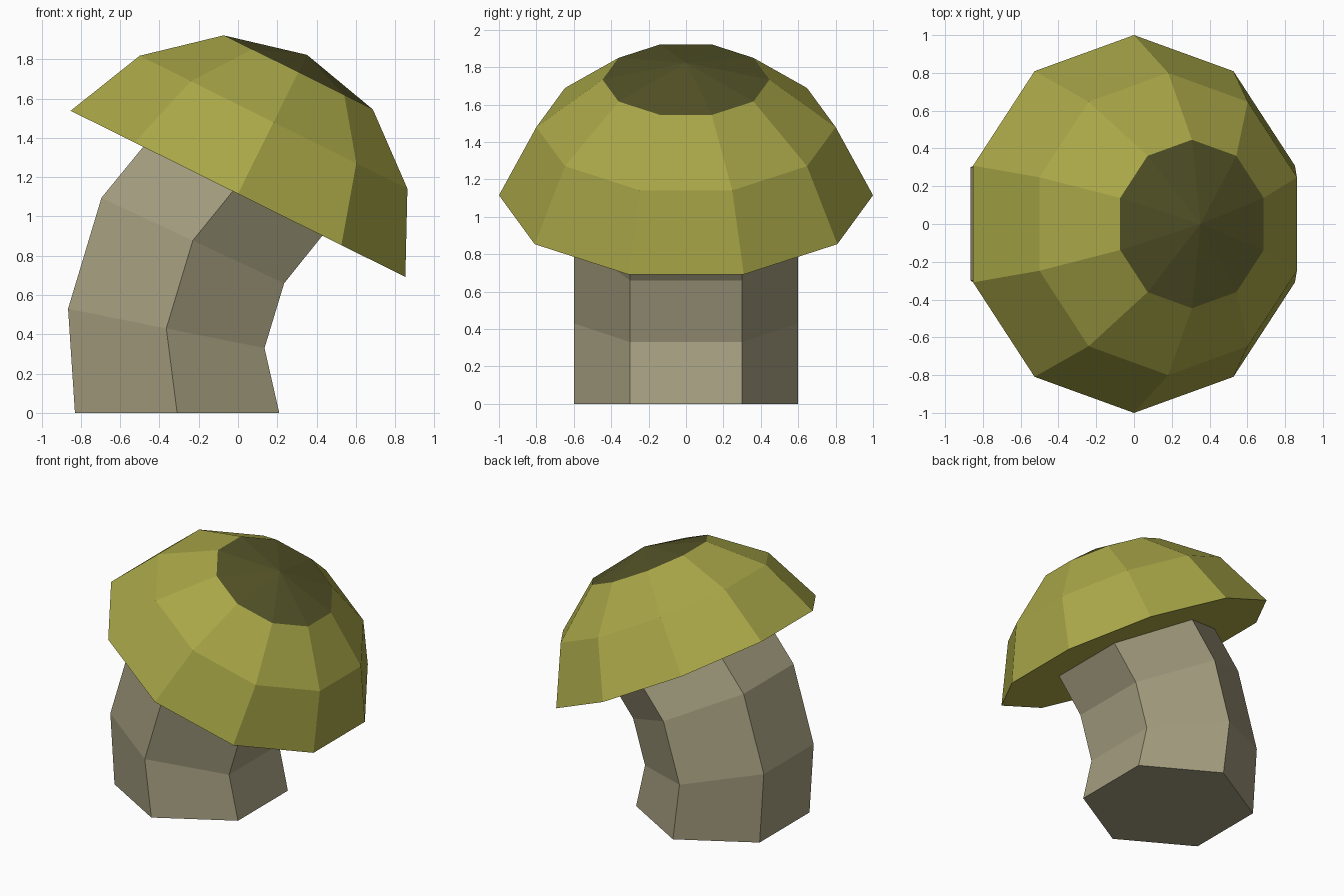
import bpy, bmesh
from math import sin, cos, radians, tau
from mathutils import Vector

cube = bpy.data.objects.get("Cube")
if cube:
    bpy.data.objects.remove(cube, do_unlink=True)


def material(name, rgb):
    m = bpy.data.materials.new(name)
    m.use_nodes = True
    m.diffuse_color = (*rgb, 1)
    m.node_tree.nodes["Principled BSDF"].inputs["Base Color"].default_value = (*rgb, 1)
    return m


OLIVE = material("olive cap", (0.392, 0.381, 0.063))
DARK = material("dark olive crown", (0.089, 0.087, 0.021))
STONE = material("grey beige stem", (0.371, 0.337, 0.212))


def loft(name, rings, mat, apex=None, closed_start=True):
    """Skin a list of point rings, ending in a flat lid or a fan to an apex."""
    bm = bmesh.new()
    loops = [[bm.verts.new(p) for p in ring] for ring in rings]
    n = len(loops[0])
    for a, b in zip(loops, loops[1:]):
        for i in range(n):
            j = (i + 1) % n
            bm.faces.new((a[i], a[j], b[j], b[i]))
    if closed_start:
        bm.faces.new(loops[0][::-1])
    if apex is not None:
        tip = bm.verts.new(apex)
        for i in range(n):
            bm.faces.new((loops[-1][i], loops[-1][(i + 1) % n], tip))
    else:
        bm.faces.new(loops[-1])
    mesh = bpy.data.meshes.new(name)
    bm.normal_update()
    bm.to_mesh(mesh)
    bm.free()
    mesh.materials.append(mat)
    obj = bpy.data.objects.new(name, mesh)
    bpy.context.collection.objects.link(obj)
    return obj


def ring(centre, along, radius_y, sides):
    """Polygon with corners on +y and -y; 'along' is its tilted x half-axis."""
    angles = [tau * i / sides + tau / 4 for i in range(sides)]
    return [centre + along * cos(t) + Vector((0, radius_y * sin(t), 0)) for t in angles]


# Tilted frame of the cap
tilt = radians(26.4)
axis = Vector((sin(tilt), 0, cos(tilt)))
across = Vector((cos(tilt), 0, -sin(tilt)))
rim_centre = Vector((0, 0, 1.115))


def cap_ring(radius, height):
    return ring(rim_centre + axis * height, across * radius, radius, 10)


# Cap: flat underside, two bands, then the dark crown
cap = loft("cap", [cap_ring(1.0, 0), cap_ring(0.8, 0.407), cap_ring(0.446, 0.69)],
           OLIVE, apex=rim_centre + axis * 0.79)
cap.data.materials.append(DARK)
for face in cap.data.polygons:
    if len(face.vertices) == 3:
        face.material_index = 1

# Stem: bent hexagonal column, each level given as left and right ends (x, z)
levels = [((-0.83, 0), (0.21, 0)),
          ((-0.865, 0.53), (0.135, 0.33)),
          ((-0.695, 1.095), (0.235, 0.66)),
          ((-0.47, 1.37), (0.44, 0.915))]
stem_rings = []
for (xl, zl), (xr, zr) in levels:
    left, right = Vector((xl, 0, zl)), Vector((xr, 0, zr))
    half = (right - left) / 2 / cos(tau / 12)
    stem_rings.append(ring((left + right) / 2, half, 0.6, 6))
loft("stem", stem_rings, STONE)
